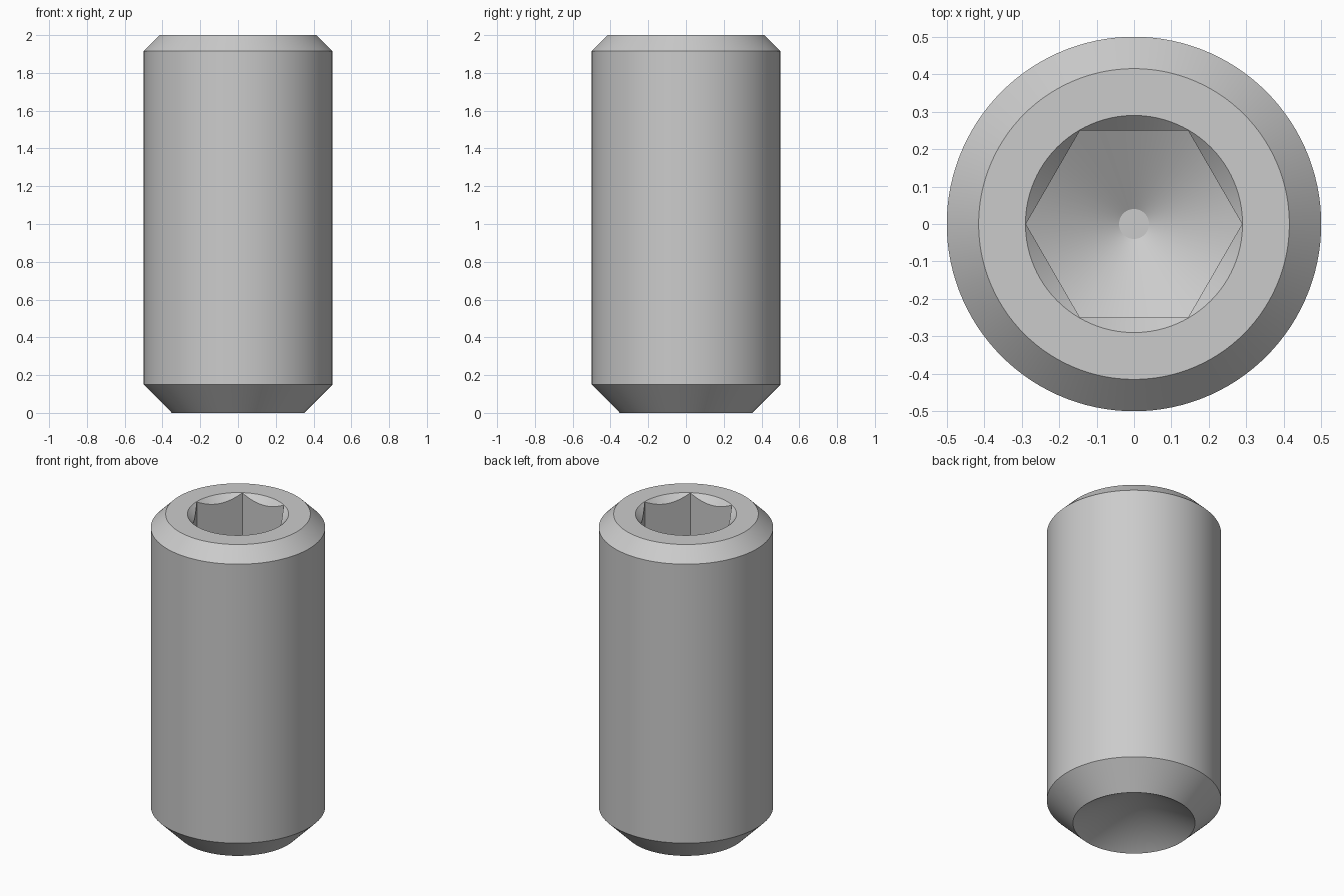
import bpy
import bmesh
import math

if "Cube" in bpy.data.objects:
    bpy.data.objects.remove(bpy.data.objects["Cube"], do_unlink=True)

SEGMENTS = 120            # divisible by six, so socket corners land on vertices
APOTHEM = 0.25            # half the socket's width across flats
RIM = 0.29                # radius of the socket's countersink
FLOOR = 1.25              # depth of the drilled tip
SLOPE = math.tan(math.radians(30))


def hex_radius(angle):
    """Distance from the axis to the hexagon wall."""
    return APOTHEM / math.cos(angle % (math.pi / 3) - math.pi / 6)


def ring(bm, radius, height):
    """Radius and height are functions of the angle."""
    verts = []
    for i in range(SEGMENTS):
        a = math.tau * i / SEGMENTS
        r = radius(a)
        verts.append(bm.verts.new((r * math.cos(a), r * math.sin(a), height(r))))
    return verts


def circle(bm, radius, height):
    return ring(bm, lambda a: radius, lambda r: height)


def fan(bm, verts, height):
    tip = bm.verts.new((0, 0, height))
    for i in range(SEGMENTS):
        bm.faces.new((tip, verts[i], verts[(i + 1) % SEGMENTS]))


bm = bmesh.new()

# Cup point, chamfered shank and top rim
outer = [(0.35, 0), (0.5, 0.15), (0.5, 1.915), (0.415, 2), (RIM, 2)]
rings = [circle(bm, r, z) for r, z in outer]

# Hexagonal socket: countersink edge, then wall down to the drilled floor
rings.append(ring(bm, hex_radius, lambda r: 2 - (RIM - r)))
rings.append(ring(bm, hex_radius, lambda r: FLOOR + r * SLOPE))
rings.append(circle(bm, 0.04, FLOOR + 0.04 * SLOPE))

for low, high in zip(rings, rings[1:]):
    for i in range(SEGMENTS):
        j = (i + 1) % SEGMENTS
        bm.faces.new((low[i], low[j], high[j], high[i]))

# Conical cup underneath and blunt tip of the socket floor
fan(bm, rings[0], 0.2)
fan(bm, rings[-1], FLOOR + 0.04 * SLOPE)

bmesh.ops.recalc_face_normals(bm, faces=bm.faces)
mesh = bpy.data.meshes.new("set_screw")
bm.to_mesh(mesh)
bm.free()

screw = bpy.data.objects.new("set_screw", mesh)
bpy.context.collection.objects.link(screw)

# Plain grey steel
steel = bpy.data.materials.new("grey_steel")
steel.use_nodes = True
colour = (0.6, 0.6, 0.6, 1)
steel.diffuse_color = colour
steel.node_tree.nodes["Principled BSDF"].inputs["Base Color"].default_value = colour
mesh.materials.append(steel)

bpy.ops.object.select_all(action="DESELECT")
screw.select_set(True)
bpy.context.view_layer.objects.active = screw
bpy.ops.object.shade_smooth_by_angle(angle=math.radians(25))
